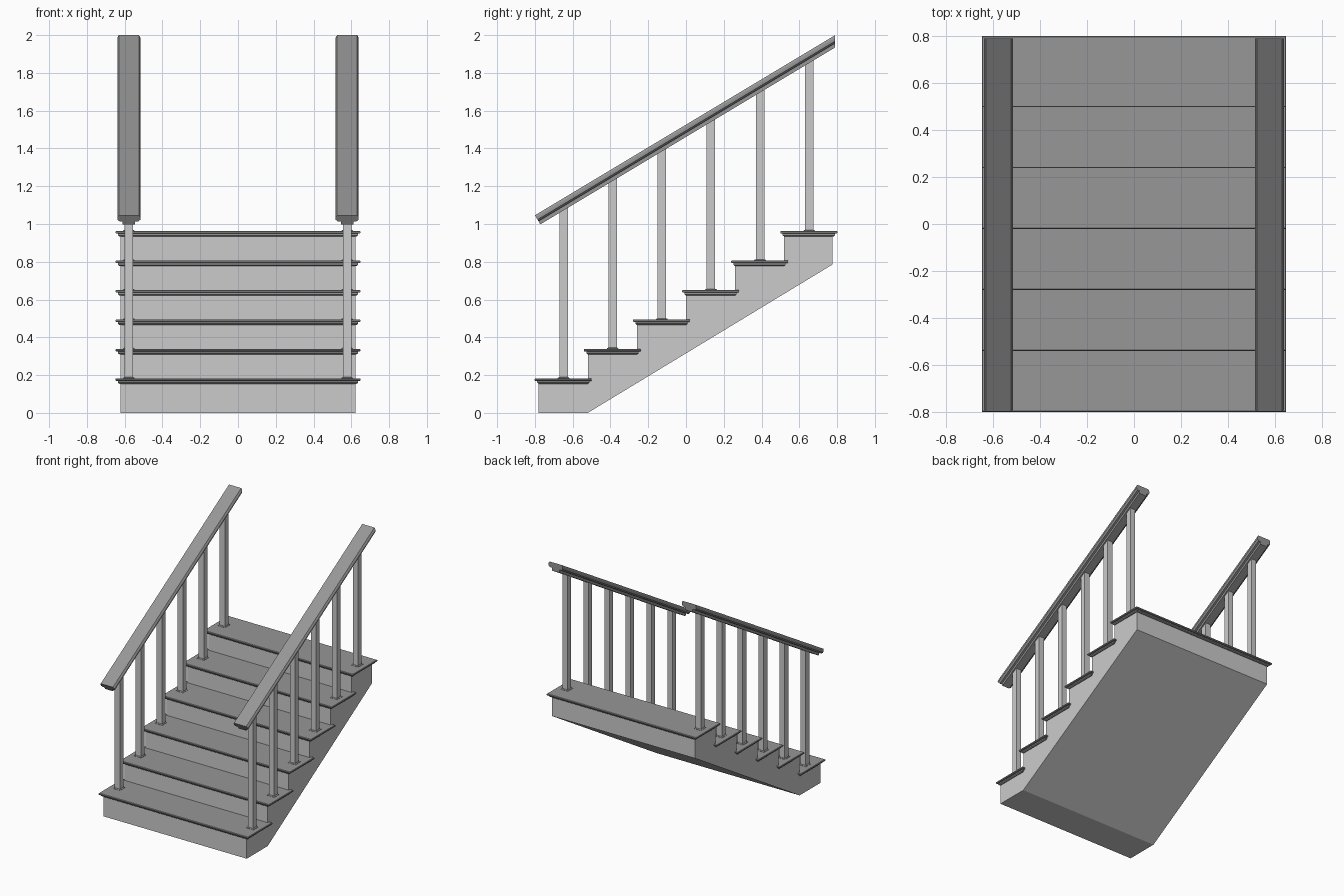
import bpy, bmesh, math

if "Cube" in bpy.data.objects:
    bpy.data.objects.remove(bpy.data.objects["Cube"])

STEPS, RUN, RISE = 6, 0.26, 0.156
SLOPE = RISE / RUN

# Darker grey for treads and handrails
dark = bpy.data.materials.new("dark_grey")
dark.diffuse_color = (0.31, 0.31, 0.31, 1)
dark.use_nodes = True
dark.node_tree.nodes["Principled BSDF"].inputs["Base Color"].default_value = dark.diffuse_color


def loft(name, rings, mat=None):
    """Skin matching closed rings of points and cap both ends."""
    bm = bmesh.new()
    vs = [[bm.verts.new(p) for p in ring] for ring in rings]
    n = len(vs[0])
    for a, b in zip(vs, vs[1:]):
        for i in range(n):
            j = (i + 1) % n
            bm.faces.new((a[i], a[j], b[j], b[i]))
    bm.faces.new(vs[0][::-1])
    bm.faces.new(vs[-1])
    bmesh.ops.recalc_face_normals(bm, faces=bm.faces)
    me = bpy.data.meshes.new(name)
    bm.to_mesh(me)
    bm.free()
    if mat:
        me.materials.append(mat)
    ob = bpy.data.objects.new(name, me)
    bpy.context.collection.objects.link(ob)
    return ob


def rect(cx, cy, hx, hy, z):
    return [(cx + sx * hx, cy + sy * hy, z)
            for sx, sy in ((-1, -1), (1, -1), (1, 1), (-1, 1))]


# Stepped body with sloping underside
profile = [(-0.78, 0)]
for i in range(STEPS):
    y, z = -0.78 + i * RUN, 0.165 + i * RISE
    profile += [(y, z), (min(y + RUN, 0.775), z)]
profile += [(0.775, 0.785), (-0.52, 0)]
loft("stair_body", [[(x, y, z) for y, z in profile] for x in (-0.622, 0.622)])

# Treads with a narrower moulding below the slab
for i in range(STEPS):
    y, z = -0.65 + i * RUN, 0.183 + i * RISE
    loft(f"tread_{i + 1}", [rect(0, y, 0.62 + d, 0.123 + d, z - h) for d, h in
                            ((0.008, 0.029), (0.015, 0.023), (0.015, 0.014),
                             (0.025, 0.014), (0.028, 0.010), (0.028, 0.003), (0.025, 0))], dark)

# Rail section: half width, height measured square to the slope
T = 0.056
half = [(0.033, 0), (0.033, 0.019), (0.050, 0.019), (0.061, 0.029), (0.061, 0.044), (0.053, T)]
section = half + [(-w, h) for w, h in reversed(half)]
L = math.hypot(1, SLOPE)

for side, label in ((-1, "left"), (1, "right")):
    cx = side * 0.578
    # Handrail: lower end cut square, upper end cut plumb
    low = [(cx + w, -0.8 + (T - h) * SLOPE / L, 1.046 - (T - h) / L) for w, h in section]
    high = [(cx + w, 0.79, 2.0 - (T - h) * L) for w, h in section]
    loft(f"handrail_{label}", [low, high], dark)
    # Square balusters on low feet
    for i in range(STEPS):
        y, z = -0.648 + i * RUN, 0.18 + i * RISE
        top = 1.046 - T * L + SLOPE * (y + 0.8) + 0.025
        loft(f"baluster_{label}_{i + 1}",
             [rect(cx, y, 0.0225, 0.0225, q) for q in (z, top)])
        loft(f"baluster_foot_{label}_{i + 1}",
             [rect(cx, y, h, h, z + q) for h, q in ((0.031, 0), (0.031, 0.005), (0.025, 0.009))], dark)
